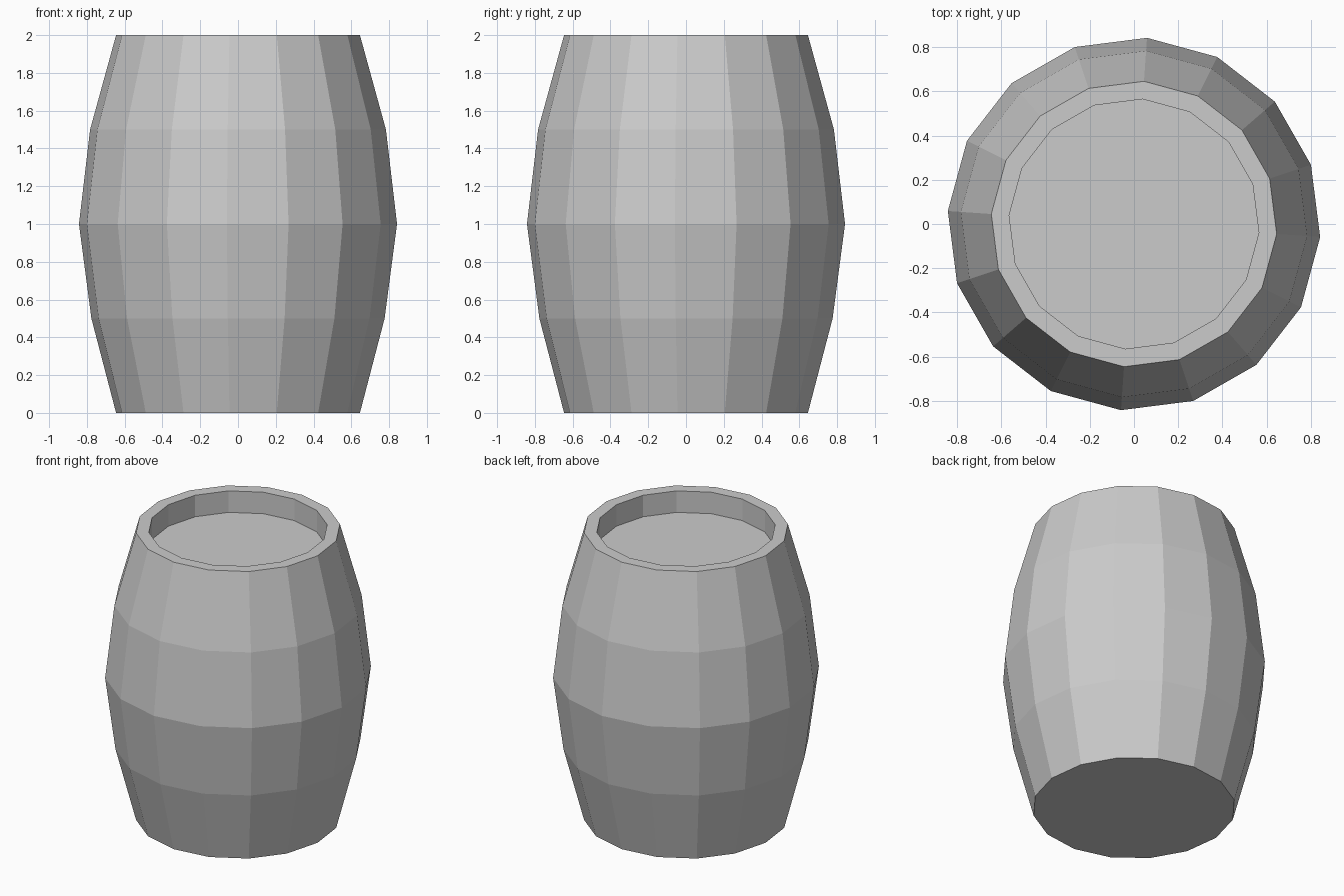
import bpy, bmesh, math

if "Cube" in bpy.data.objects:
    bpy.data.objects.remove(bpy.data.objects["Cube"])

SIDES = 16
TURN = math.radians(-4)   # slight twist of the whole barrel about z

# (radius, height) from the base up the staves, over the rim, down to the lid
PROFILE = [(0.647, 0.0), (0.778, 0.5), (0.844, 1.0), (0.785, 1.5),
           (0.647, 2.0), (0.566, 2.0), (0.566, 1.85)]


def ring(bm, radius, z):
    step = 2 * math.pi / SIDES
    return [bm.verts.new((radius * math.cos(TURN + i * step),
                          radius * math.sin(TURN + i * step), z))
            for i in range(SIDES)]


bm = bmesh.new()
rings = [ring(bm, r, z) for r, z in PROFILE]

# Staves, rim and recess wall
for low, high in zip(rings, rings[1:]):
    for i in range(SIDES):
        j = (i + 1) % SIDES
        bm.faces.new((low[i], low[j], high[j], high[i]))

# Flat base and sunken lid
bm.faces.new(rings[0][::-1])
bm.faces.new(rings[-1])

mesh = bpy.data.meshes.new("barrel")
bm.to_mesh(mesh)
bm.free()
barrel = bpy.data.objects.new("barrel", mesh)
bpy.context.collection.objects.link(barrel)
